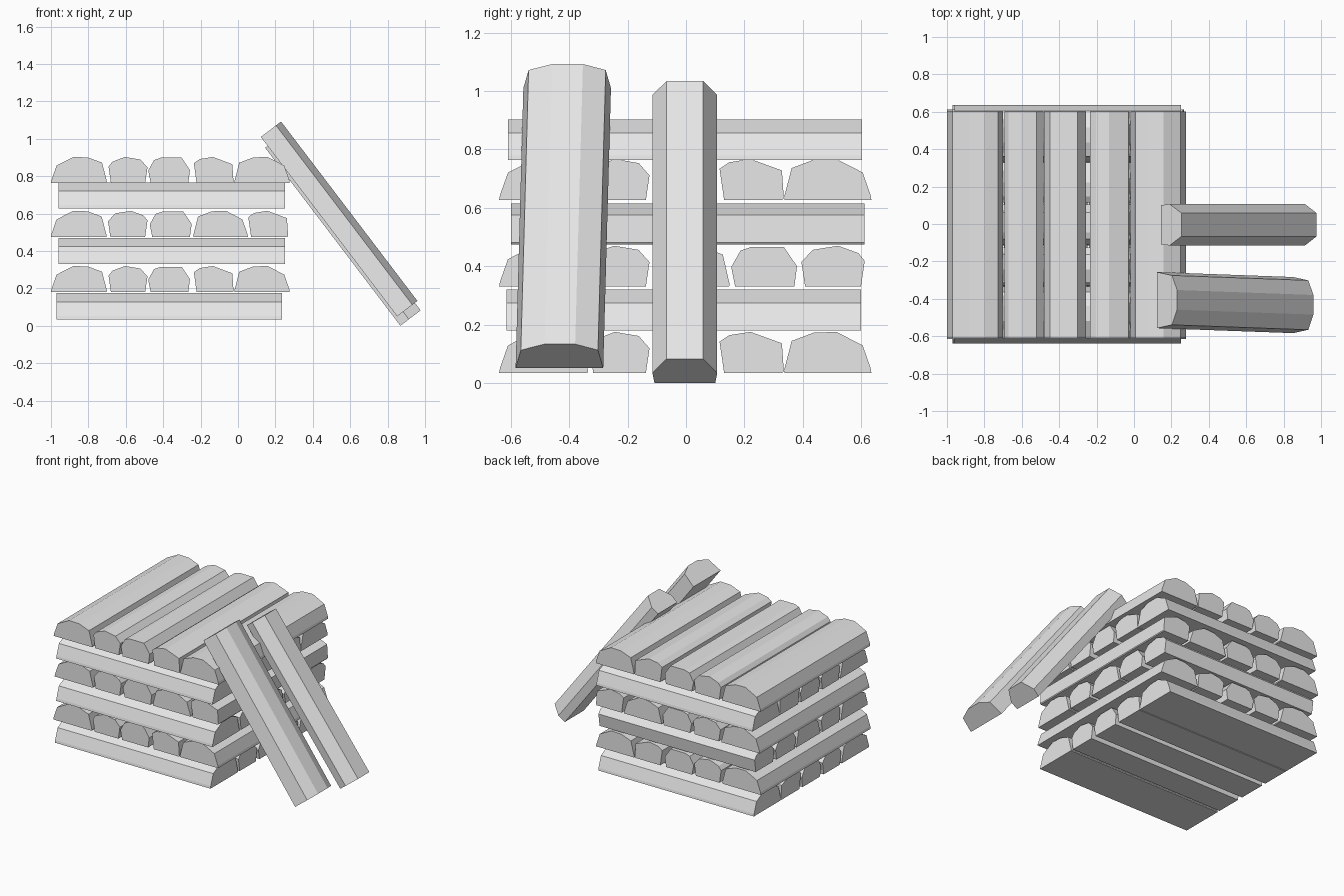
import bpy
import bmesh
from mathutils import Matrix, Vector

cube = bpy.data.objects.get("Cube")
if cube:
    bpy.data.objects.remove(cube)

grey = bpy.data.materials.new("plain_grey")
grey.use_nodes = True
grey.diffuse_color = (0.8, 0.8, 0.8, 1)
grey.node_tree.nodes["Principled BSDF"].inputs["Base Color"].default_value = (0.8, 0.8, 0.8, 1)

# Half-log cross-sections: width and height as fractions
WIDE = [(0, 0), (0.01, 0.12), (0.1, 0.67), (0.4, 1), (0.66, 0.98), (0.91, 0.78), (1, 0.04), (0.99, 0)]
ROUND = [(0.06, 0), (0, 0.63), (0.1, 0.82), (0.42, 1), (0.82, 0.9), (1, 0.6), (0.94, 0)]
BARREL = [(0.06, 0), (0, 0.48), (0.14, 0.88), (0.3, 0.97), (0.8, 0.97), (1, 0.5), (0.96, 0)]
TILTED = [(0.07, 0), (0, 0.76), (0.15, 0.92), (0.48, 1), (0.97, 0.72), (1, 0.04), (0.98, 0)]
DOME = [(0, 0), (0.06, 0.75), (0.33, 1), (0.68, 1), (0.94, 0.75), (1, 0)]
CUT = [(0.03, 0), (0, 0.42), (0.22, 1), (0.78, 1), (1, 0.42), (0.97, 0)]


def flip(profile):
    return [(1 - u, v) for u, v in profile]


def make_log(name, profile, width, height, length, origin, across, up, along):
    """Extrude a half-log section along one direction."""
    frame = Matrix((across, up, along)).transposed()
    bm = bmesh.new()
    rings = [[bm.verts.new(Vector(origin) + frame @ Vector((u * width, v * height, d)))
              for u, v in profile] for d in (0, length)]
    for ring in rings:
        bm.faces.new(ring)
    count = len(profile)
    for i in range(count):
        j = (i + 1) % count
        bm.faces.new((rings[0][i], rings[0][j], rings[1][j], rings[1][i]))
    bmesh.ops.recalc_face_normals(bm, faces=bm.faces)
    mesh = bpy.data.meshes.new(name)
    bm.to_mesh(mesh)
    bm.free()
    mesh.materials.append(grey)
    bpy.context.collection.objects.link(bpy.data.objects.new(name, mesh))


X, Y, Z = Vector((1, 0, 0)), Vector((0, 1, 0)), Vector((0, 0, 1))
EVEN = [WIDE, ROUND, BARREL, TILTED, flip(WIDE)]
MIXED = [WIDE, flip(ROUND), BARREL, flip(WIDE), TILTED]
LATE = [WIDE, ROUND, WIDE, BARREL, flip(ROUND)]

# Stacked layers: direction, base height, start, end, sections, log spans
side_spans = [(-0.64, -0.335), (-0.33, -0.125), (-0.11, 0.105), (0.115, 0.335), (0.335, 0.635)]
front_spans = [(-1, -0.7), (-0.692, -0.484), (-0.48, -0.257), (-0.236, -0.024), (-0.02, 0.277)]
layers = [
    ("x", 0.035, -0.97, 0.235, EVEN, side_spans),
    ("y", 0.18, -0.615, 0.6, EVEN, front_spans),
    ("x", 0.33, -0.96, 0.25, LATE,
     [(-0.64, -0.34), (-0.335, -0.125), (-0.115, 0.15), (0.155, 0.38), (0.395, 0.612)]),
    ("y", 0.475, -0.6, 0.612, MIXED,
     [(-1, -0.702), (-0.695, -0.484), (-0.472, -0.248), (-0.24, 0.053), (0.055, 0.268)]),
    ("x", 0.627, -0.96, 0.25, EVEN, side_spans),
    ("y", 0.763, -0.61, 0.602, EVEN, front_spans),
]
for n, (direction, base, start, end, sections, spans) in enumerate(layers, 1):
    for k, (section, (low, high)) in enumerate(zip(sections, spans), 1):
        name = f"layer_{n}_log_{k}"
        if direction == "x":
            make_log(name, section, high - low, 0.14, end - start, (start, low, base), Y, Z, X)
        else:
            make_log(name, section, high - low, 0.14, end - start, (low, start, base), X, Z, Y)

# Two logs leaning against the model's left side
down = Vector((0.605, 0, -0.796)).normalized()
out = Vector((0.796, 0, 0.605)).normalized()
make_log("leaning_narrow_log", CUT, 0.222, 0.136, 1.195, (0.145, -0.115, 0.952), Y, out, down)
skew = (down + Y * -0.022).normalized()
make_log("leaning_wide_log", DOME, 0.3, 0.136, 1.205, (0.122, -0.557, 1.01), Y, out, skew)
